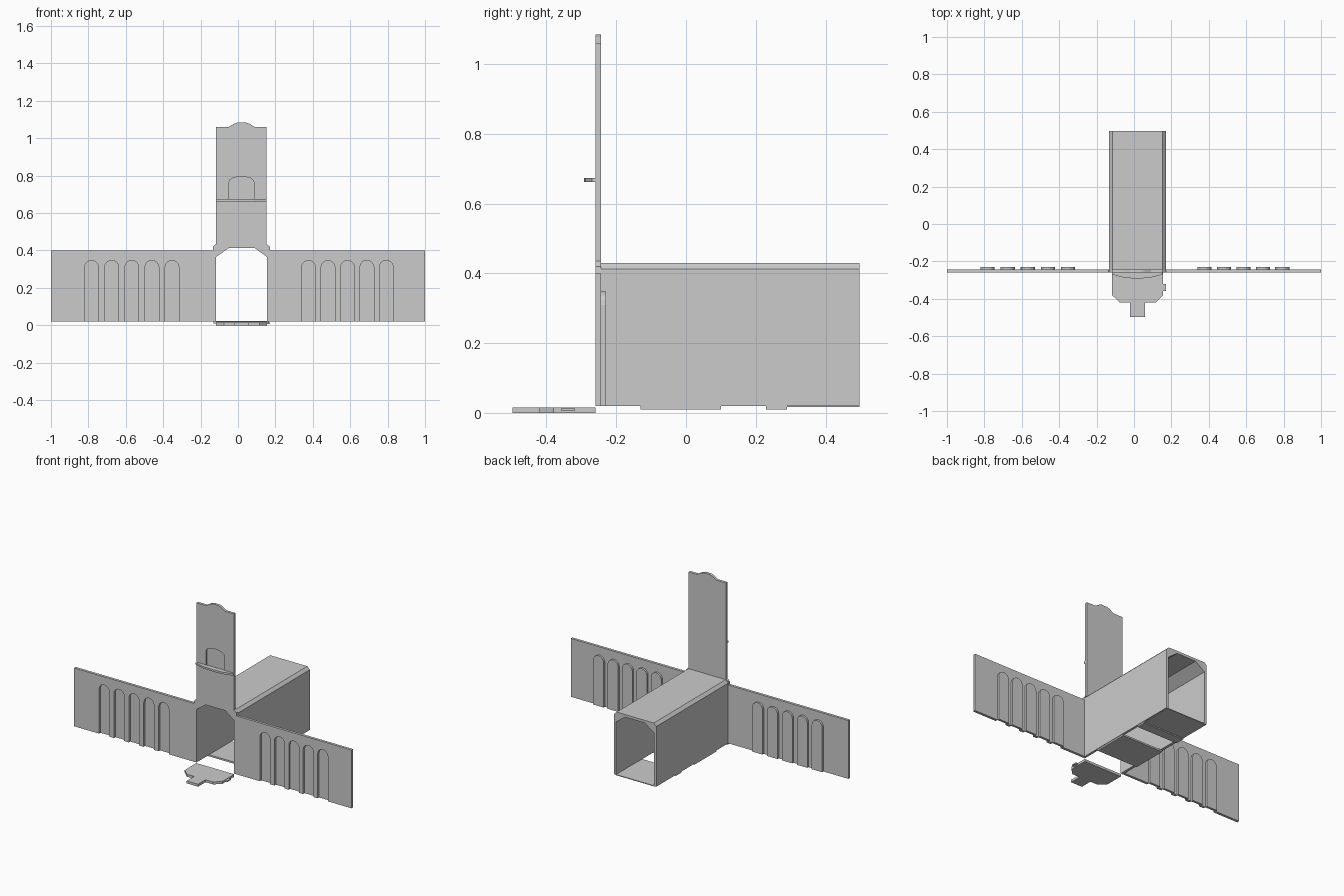
import bpy, bmesh, math

if "Cube" in bpy.data.objects:
    bpy.data.objects.remove(bpy.data.objects["Cube"])


def prism(name, outline, lo, hi, axis='Y'):
    """Extrude a flat outline: (x, z) along Y, or (x, y) along Z."""
    bm = bmesh.new()

    def co(p, d):
        return (p[0], d, p[1]) if axis == 'Y' else (p[0], p[1], d)

    face = bm.faces.new([bm.verts.new(co(p, lo)) for p in outline])
    ext = bmesh.ops.extrude_face_region(bm, geom=[face])
    for v in ext['geom']:
        if isinstance(v, bmesh.types.BMVert):
            if axis == 'Y':
                v.co.y = hi
            else:
                v.co.z = hi
    bmesh.ops.recalc_face_normals(bm, faces=bm.faces)
    mesh = bpy.data.meshes.new(name)
    bm.to_mesh(mesh)
    bm.free()
    ob = bpy.data.objects.new(name, mesh)
    bpy.context.collection.objects.link(ob)
    return ob


def arch(x, half, base, spring, rise, n=8):
    """Arched outline, left foot to right foot."""
    pts = [(x - half, base)]
    for i in range(n + 1):
        a = math.pi * (1 - i / n)
        pts.append((x + half * math.cos(a), spring + rise * math.sin(a)))
    return pts + [(x + half, base)]


def box(name, x0, x1, y0, y1, z0, z1):
    return prism(name, [(x0, y0), (x1, y0), (x1, y1), (x0, y1)], z0, z1, 'Z')


FRONT, BACK, BASE = -0.26, -0.243, 0.02
left_arches = [-0.783 + 0.1075 * i for i in range(5)]
right_arches = [0.377 + 0.104 * i for i in range(5)]
half = 0.037

# Doorway shared by facade and tunnel
doorway = [(-0.117, BASE), (-0.117, 0.365), (-0.05, 0.413),
           (0.09, 0.413), (0.155, 0.365), (0.155, BASE)]

# Facade: two wings with arched openings, doorway and tower in one sheet
outline = [(-1, BASE)]
for x in left_arches:
    outline += arch(x, half, BASE, 0.31, 0.037)
outline += doorway
for x in right_arches:
    outline += arch(x, half, BASE, 0.31, 0.037)
outline += [(1, BASE), (1, 0.4), (0.172, 0.4), (0.17, 0.42), (0.152, 0.435),
            (0.152, 1.06), (0.09, 1.06), (0.062, 1.077), (0.04, 1.085),
            (0, 1.085), (-0.022, 1.077), (-0.05, 1.06), (-0.117, 1.06),
            (-0.117, 0.435), (-0.133, 0.42), (-0.135, 0.4), (-1, 0.4)]
facade = prism("facade", outline, FRONT, BACK)

# Niche sunk into the tower front
cutter = prism("niche_cutter", arch(0.018, 0.067, 0.668, 0.765, 0.03),
               FRONT - 0.02, FRONT + 0.009)
cutter.hide_render = True
cutter.hide_viewport = True
mod = facade.modifiers.new("niche", 'BOOLEAN')
mod.operation, mod.object, mod.solver = 'DIFFERENCE', cutter, 'EXACT'

# Recessed panels bulging out of the back of the wings
for i, x in enumerate(left_arches + right_arches):
    prism(f"arch_panel_{i + 1}", arch(x, half + 0.001, BASE, 0.31, 0.038),
          -0.245, -0.23)

# Curved shelf below the niche
prism("tower_shelf", [(-0.117, FRONT + 0.002), (-0.117, -0.27), (-0.05, -0.288),
                      (0.018, -0.292), (0.085, -0.288), (0.152, -0.27),
                      (0.152, FRONT + 0.002)], 0.662, 0.674, 'Z')

# Long tunnel, open at both ends and underneath
prism("tunnel", doorway + [(0.17, BASE), (0.17, 0.412), (0.152, 0.43),
                           (-0.116, 0.43), (-0.134, 0.412), (-0.134, BASE)],
      BACK, 0.497)

# Floor plates tying the tunnel sides together
box("tunnel_floor_front", -0.13, 0.166, -0.13, 0.10, 0.01, 0.021)
box("tunnel_floor_lip", -0.13, 0.166, 0.23, 0.29, 0.01, 0.021)
box("tunnel_floor_rear", -0.125, 0.162, 0.285, 0.497, 0.017, 0.022)

# Front tongue with a square tab
prism("front_tongue", [(-0.118, FRONT), (-0.118, -0.38), (-0.075, -0.42),
                       (-0.022, -0.42), (-0.022, -0.497), (0.06, -0.497),
                       (0.06, -0.42), (0.115, -0.42), (0.155, -0.38),
                       (0.155, FRONT)], 0.0, 0.016, 'Z')
box("tongue_side_tab", 0.15, 0.172, -0.357, -0.32, 0.006, 0.014)
